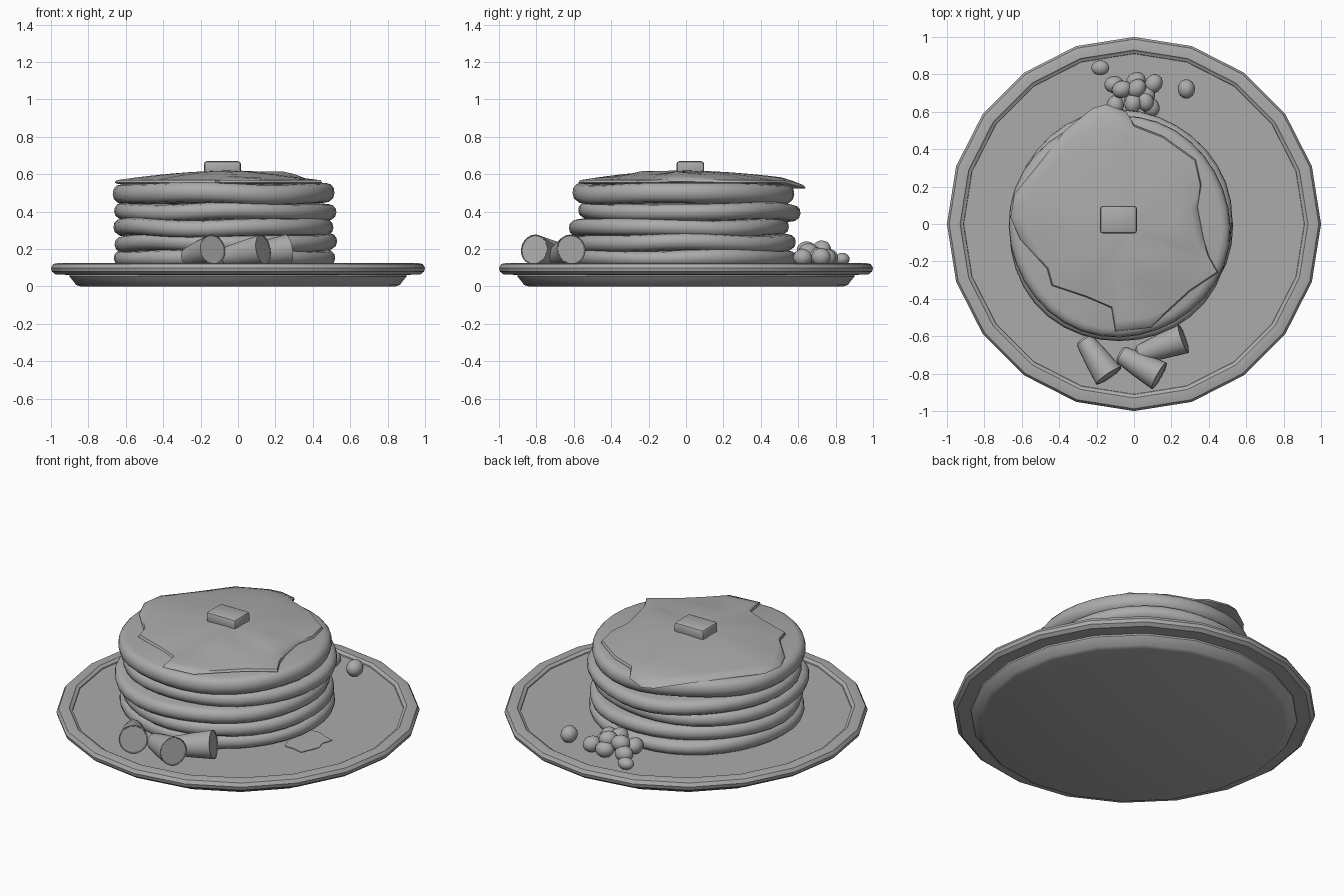
import bpy, bmesh, math
from mathutils import Vector, Matrix

if "Cube" in bpy.data.objects:
    bpy.data.objects.remove(bpy.data.objects["Cube"])

grey = bpy.data.materials.new("plain grey")
grey.diffuse_color = (0.41, 0.41, 0.41, 1)
grey.use_nodes = True
grey.node_tree.nodes["Principled BSDF"].inputs["Base Color"].default_value = grey.diffuse_color


def finish(name, bm, angle=35):
    """Turn a bmesh into a named, shaded object."""
    bmesh.ops.recalc_face_normals(bm, faces=bm.faces)
    me = bpy.data.meshes.new(name)
    bm.to_mesh(me)
    bm.free()
    me.materials.append(grey)
    me.shade_smooth()
    me.set_sharp_from_angle(angle=math.radians(angle))
    ob = bpy.data.objects.new(name, me)
    bpy.context.collection.objects.link(ob)
    return ob


def skin(bm, rings, bottom, top):
    """Bridge closed rings of points and close both ends with a fan."""
    loops = [[bm.verts.new(p) for p in ring] for ring in rings]
    n = len(loops[0])
    for a, b in zip(loops, loops[1:]):
        for i in range(n):
            j = (i + 1) % n
            bm.faces.new((a[i], a[j], b[j], b[i]))
    for loop, tip in ((loops[0], bottom), (loops[-1], top)):
        c = bm.verts.new(tip)
        for i in range(n):
            bm.faces.new((loop[i], loop[(i + 1) % n], c))


def circle(r, z, n):
    return [(r * math.cos(2 * math.pi * i / n), r * math.sin(2 * math.pi * i / n), z)
            for i in range(n)]


# Plate: twenty-sided lathe with a foot and a raised rim
FLOOR = 0.108
profile = [(0.84, 0), (0.865, 0.008), (0.9, 0.052), (0.9, 0.062), (0.975, 0.064),
           (0.995, 0.08), (1.0, 0.1), (0.988, 0.12), (0.965, 0.125), (0.93, 0.125),
           (0.924, 0.118), (0.912, 0.114), (0.91, FLOOR)]
bm = bmesh.new()
skin(bm, [circle(r, z, 20) for r, z in profile], (0, 0, 0), (0, 0, FLOOR))
finish("plate", bm)

# Pancakes: five rounded discs, slightly shifted and wavy
# (centre x, centre y, bottom z, top z)
stack = [(-0.072, 0.0, 0.105, 0.195), (-0.065, -0.008, 0.185, 0.277),
         (-0.078, -0.038, 0.267, 0.360), (-0.068, 0.018, 0.352, 0.444),
         (-0.077, -0.014, 0.442, 0.550)]
edge = [(0.52, 0.0), (0.562, 0.06), (0.585, 0.25), (0.592, 0.5),
        (0.588, 0.75), (0.572, 0.93), (0.545, 1.0)]
for k, (cx, cy, z0, z1) in enumerate(stack):
    rings = []
    for r, t in edge:
        ring = []
        for i in range(36):
            a = 2 * math.pi * i / 36
            wave = 0.006 * math.sin(3 * a + 1.9 * k) + 0.003 * math.sin(5 * a + k)
            wave *= 1 if k else t
            rr = r + 0.004 * math.sin(4 * a + 2.3 * k)
            ring.append((cx + rr * math.cos(a), cy + rr * math.sin(a),
                         z0 + t * (z1 - z0) + wave))
        rings.append(ring)
    bm = bmesh.new()
    skin(bm, rings, (cx, cy, z0), (cx, cy, z1 + 0.005))
    finish(f"pancake_{k + 1}", bm, 40)

# Syrup: irregular sheet draped over the top pancake
outline = [(-.22, .62), (-.15, .64), (-.04, .60), (0, .53), (.155, .47), (.33, .345),
           (.36, .21), (.34, .09), (.37, -.07), (.40, -.17), (.45, -.26), (.30, -.36),
           (.19, -.46), (.09, -.555), (-.10, -.575), (-.12, -.45), (-.26, -.39),
           (-.44, -.33), (-.465, -.24), (-.61, -.08), (-.66, .035), (-.64, .16),
           (-.50, .33), (-.37, .50)]
mid = Vector((-0.03, -0.02))


def syrup_z(x, y, t):
    z = 0.621 - 0.054 * t ** 1.7
    z += 0.018 * math.exp(-((x - 0.27) ** 2 + (y + 0.02) ** 2) / 0.012)
    z += 0.008 * math.sin(22 * (x * 0.4 + y)) * t * (1 - t) * 4 * (x > 0 and y < 0)
    return z - 0.28 * max(0, y - 0.53)


def syrup_ring(t, drop=0.0):
    ring = []
    for p in outline:
        q = mid.lerp(Vector(p), t)
        ring.append((q.x, q.y, syrup_z(q.x, q.y, t) - drop))
    return ring


bm = bmesh.new()
rings = [syrup_ring(0.5, 0.07), syrup_ring(0.97, 0.022), syrup_ring(1.0, 0.012)]
rings += [syrup_ring(t) for t in (0.985, 0.9, 0.8, 0.68, 0.55, 0.4, 0.2)]
skin(bm, rings, (mid.x, mid.y, 0.54), (mid.x, mid.y, 0.621))
finish("syrup", bm, 50)

# Syrup puddle beside the stack
puddle = [(.45, 0), (.55, .005), (.60, -.02), (.66, -.04), (.64, -.10), (.655, -.16),
          (.61, -.265), (.55, -.25), (.49, -.25), (.45, -.15)]
bm = bmesh.new()
skin(bm, [[(x, y, z) for x, y in puddle] for z in (FLOOR - 0.002, FLOOR + 0.004)],
     (.55, -.13, FLOOR - 0.002), (.55, -.13, FLOOR + 0.006))
finish("syrup_puddle", bm)

# Butter pat
bm = bmesh.new()
bmesh.ops.create_cube(bm, size=1, matrix=Matrix.Translation((-0.083, 0.023, 0.635))
                      @ Matrix.Diagonal((0.198, 0.148, 0.07, 1)))
bmesh.ops.bevel(bm, geom=bm.edges[:], offset=0.016, segments=2, affect='EDGES', profile=0.5)
finish("butter", bm, 40)

# Fruit pieces: tapered, with a rounded tip and a flat cut face
pieces = [((-.27, -.615, .158), (-.135, -.812, .198)),
          ((-.075, -.695, .158), (.135, -.812, .198)),
          ((.02, -.70, .158), (.265, -.613, .198))]
for k, (tip, cut) in enumerate(pieces):
    tip, cut = Vector(tip), Vector(cut)
    axis = cut - tip
    place = Matrix.Translation(tip) @ axis.to_track_quat('Z', 'Y').to_matrix().to_4x4()
    L = axis.length
    rings = [circle(r, z, 20) for r, z in ((0.038, 0), (0.05, 0.012), (0.067, L * 0.5),
                                          (0.081, L), (0.077, L), (0.075, L - 0.003))]
    bm = bmesh.new()
    skin(bm, rings, (0, 0, -0.004), (0, 0, L - 0.003))
    bm.transform(place)
    finish(f"fruit_piece_{k + 1}", bm)

# Berries: a heap behind the stack and two loose ones
berries = [(-.105, .745, .150), (.01, .765, .155), (.105, .75, .155), (-.10, .635, .155),
           (.09, .625, .155), (.0, .66, .155), (.06, .69, .165), (-.065, .72, .195),
           (.015, .725, .20), (-.005, .645, .195), (.06, .655, .185),
           (-.18, .835, .146), (.28, .722, .158)]
for k, pos in enumerate(berries):
    size = (0.048, 0.040, 0.034) if k == 11 else (0.046, 0.052, 0.048) if k == 12 \
        else (0.054, 0.046, 0.046)
    bm = bmesh.new()
    bmesh.ops.create_uvsphere(bm, u_segments=16, v_segments=10, radius=1,
                              matrix=Matrix.Translation(pos)
                              @ Matrix.Rotation(0.5 * k if k < 11 else 0, 4, 'Z')
                              @ Matrix.Diagonal((*size, 1)))
    finish(f"berry_{k + 1}", bm, 60)
